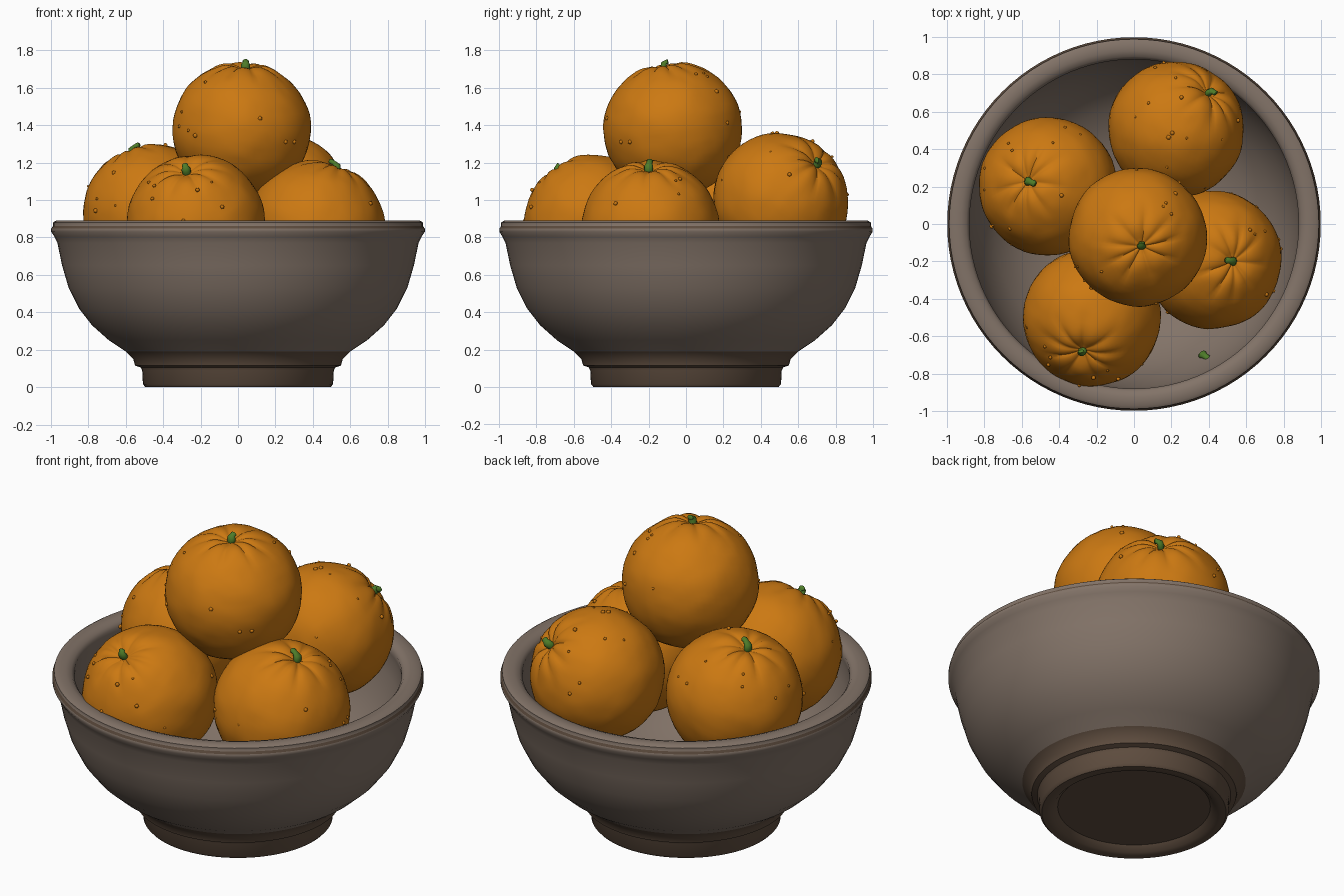
import bpy, bmesh, math, random
from mathutils import Vector, Matrix, noise

if "Cube" in bpy.data.objects:
    bpy.data.objects.remove(bpy.data.objects["Cube"])

random.seed(4)


def material(name, rgb):
    m = bpy.data.materials.new(name)
    m.diffuse_color = (*rgb, 1)
    m.use_nodes = True
    m.node_tree.nodes["Principled BSDF"].inputs["Base Color"].default_value = m.diffuse_color
    return m


CLAY = material("grey_brown_glaze", (0.225, 0.172, 0.138))
BROWN = material("dark_brown_clay", (0.115, 0.075, 0.050))
PEEL = material("orange_peel", (0.60, 0.19, 0.006))
GREEN = material("stem_green", (0.075, 0.20, 0.022))


def finish(name, bm, mats, angle=40):
    bmesh.ops.recalc_face_normals(bm, faces=bm.faces)
    me = bpy.data.meshes.new(name)
    bm.to_mesh(me)
    bm.free()
    ob = bpy.data.objects.new(name, me)
    bpy.context.collection.objects.link(ob)
    for m in mats:
        me.materials.append(m)
    bpy.ops.object.select_all(action='DESELECT')
    ob.select_set(True)
    bpy.context.view_layer.objects.active = ob
    bpy.ops.object.shade_smooth_by_angle(angle=math.radians(angle))
    return ob


# Bowl: revolved closed profile, underside -> foot -> wall -> rim -> inside
profile = [(0, .035), (.41, .035), (.44, .005), (.47, 0), (.495, 0), (.508, .015),
           (.512, .09), (.52, .105), (.55, .115), (.56, .15), (.60, .19),
           (.69, .25), (.78, .33), (.85, .42), (.905, .53), (.94, .65), (.965, .77),
           (.982, .805), (.998, .83), (.998, .848), (.988, .86), (.988, .88), (.972, .89),
           (.925, .89), (.895, .88), (.88, .86), (.88, .83), (.885, .79), (.87, .70),
           (.83, .55), (.75, .40), (.62, .27), (.42, .18), (.20, .15), (0, .145)]
N = 96
bm = bmesh.new()
rings = []
for r, z in profile:
    if r == 0:
        rings.append([bm.verts.new((0, 0, z))] * N)
    else:
        rings.append([bm.verts.new((r * math.cos(2 * math.pi * i / N),
                                    r * math.sin(2 * math.pi * i / N), z)) for i in range(N)])
for k in range(len(rings) - 1):
    a, b = rings[k], rings[k + 1]
    # bare clay on the foot and on the worn line under the lip
    bare = k < 10 or k == 19
    for i in range(N):
        j = (i + 1) % N
        quad = list(dict.fromkeys((a[i], a[j], b[j], b[i])))
        bm.faces.new(quad).material_index = int(bare)
finish("bowl", bm, [CLAY, BROWN])


# Orange: sphere with stem dimple, radial creases, soft lumps and small warts
def orange(name, centre, axis, radius, seed):
    bm = bmesh.new()
    bmesh.ops.create_uvsphere(bm, u_segments=72, v_segments=44, radius=1)
    off = Vector((seed * 7.3, seed * 3.1, seed))
    for v in bm.verts:
        d = v.co.normalized()
        t = math.acos(max(-1, min(1, d.z)))
        p = math.atan2(d.y, d.x)
        r = 1 - .02 * d.z ** 2
        r -= .11 * math.exp(-(t / .2) ** 2)
        r -= .03 * math.exp(-((math.pi - t) / .2) ** 2)
        fold = abs(math.sin(4.5 * p + seed + .6 * math.sin(2 * p))) ** .6 - .7
        r += .045 * fold * math.exp(-((t - .36) / .24) ** 2)
        r += .018 * noise.noise(d * 2.2 + off) + .006 * noise.noise(d * 7 + off)
        v.co = d * r * radius
    for _ in range(14):
        t, p = random.uniform(.5, 1.7), random.uniform(0, 2 * math.pi)
        d = Vector((math.sin(t) * math.cos(p), math.sin(t) * math.sin(p), math.cos(t)))
        bmesh.ops.create_icosphere(bm, subdivisions=1, radius=random.uniform(.007, .014),
                                   matrix=Matrix.Translation(d * radius * .995))
    q = Vector(axis).to_track_quat('Z', 'Y')
    bm.transform(Matrix.Translation(centre) @ q.to_matrix().to_4x4())
    return finish(name, bm, [PEEL], 60)


# Stem: short bent stalk swept through a few rings, base at the origin
def stem(name, place, axis, turn, length=1.0):
    path = [(0, -.03, .016), (0, 0, .024), (.008, .018, .024), (.03, .028, .016),
            (.05, .03, .018), (.058, .03, .012)]
    bm = bmesh.new()
    last = None
    for k, (x, z, r) in enumerate(path):
        x0, z0, _ = path[max(k - 1, 0)]
        x1, z1, _ = path[min(k + 1, len(path) - 1)]
        tan = Vector((x1 - x0, 0, z1 - z0)).normalized()
        side = Vector((0, 1, 0))
        up = tan.cross(side)
        ring = []
        for i in range(10):
            a = 2 * math.pi * i / 10
            o = side * math.cos(a) * r + up * math.sin(a) * r * .8
            ring.append(bm.verts.new((x * length + o.x, o.y, z + o.z)))
        if last:
            for i in range(10):
                j = (i + 1) % 10
                bm.faces.new((last[i], last[j], ring[j], ring[i]))
        else:
            bm.faces.new(ring)
        last = ring
    bm.faces.new(last)
    q = Vector(axis).to_track_quat('Z', 'Y').to_matrix().to_4x4()
    bm.transform(Matrix.Translation(place) @ Matrix.Rotation(turn, 4, 'Z') @
                 Matrix.Rotation(-turn, 4, 'Z') @ q @ Matrix.Rotation(turn, 4, 'Z'))
    return finish(name, bm, [GREEN], 50)


# name, centre, stem direction, radius, stem turn, stem reach
fruit = [("top", (.02, -.07, 1.377), (.02, -.05, .335), .37, 1.2, .5),
         ("left", (-.46, .20, .935), (-.11, .03, .32), .37, 1.5, 1.0),
         ("back", (.225, .505, .995), (.16, .18, .18), .365, 3.0, .6),
         ("right", (.42, -.19, .848), (.11, -.01, .31), .37, 1.5, 1.0),
         ("front", (-.225, -.50, .875), (-.05, -.18, .275), .37, 2.0, .4)]
for n, (name, c, ax, rad, turn, reach) in enumerate(fruit):
    orange(name + "_orange", c, ax, rad, n + 1)
    tip = Vector(c) + Vector(ax).normalized() * rad * .90
    stem(name + "_stem", tip, ax, turn, reach)

# Loose stem lying inside the bowl
stem("loose_stem", (.365, -.70, .47), (-.2, .35, .8), 1.9, 1.0)
